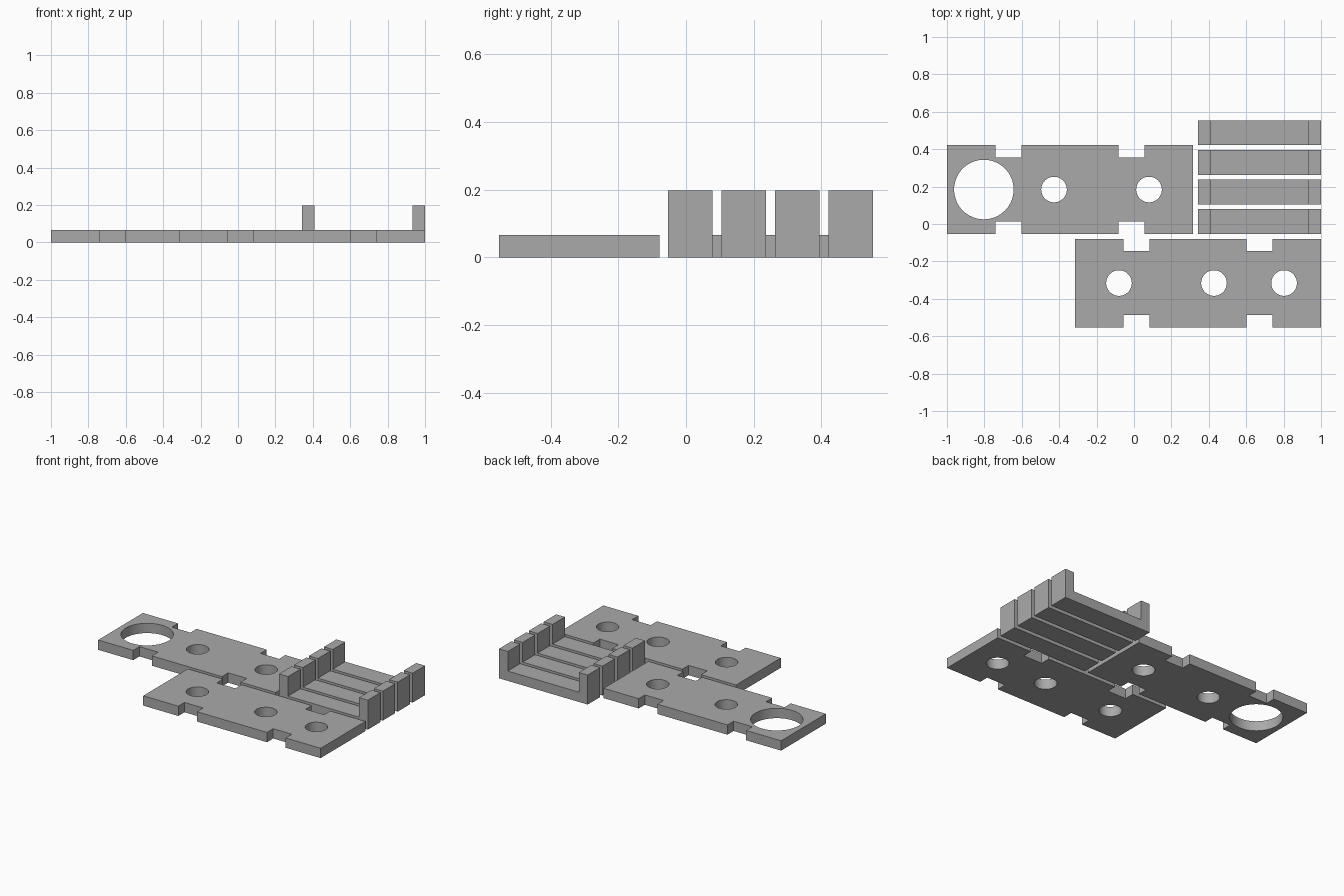
import bpy, bmesh, math
from mathutils import Matrix

if "Cube" in bpy.data.objects:
    bpy.data.objects.remove(bpy.data.objects["Cube"])

U = 2 / 152          # one design unit; whole layout is 152 x 84 units
THICK = 5            # plate thickness in units
NOTCH = 5.25         # half width of a notch

grey = bpy.data.materials.new("plain grey")
grey.diffuse_color = (0.4, 0.4, 0.4, 1)
grey.use_nodes = True
grey.node_tree.nodes["Principled BSDF"].inputs["Base Color"].default_value = grey.diffuse_color


def extrude_profile(name, loops, depth):
    """Fill an outline with holes, extrude it along z from 0 to depth."""
    curve = bpy.data.curves.new(name, 'CURVE')
    curve.dimensions, curve.fill_mode = '2D', 'BOTH'
    curve.extrude = depth * U / 2
    for pts in loops:
        sp = curve.splines.new('POLY')
        sp.points.add(len(pts) - 1)
        for p, (x, y) in zip(sp.points, pts):
            p.co = (x * U, y * U, 0, 1)
        sp.use_cyclic_u = True
    temp = bpy.data.objects.new(name + "_curve", curve)
    mesh = bpy.data.meshes.new_from_object(temp)
    bpy.data.objects.remove(temp)
    bm = bmesh.new()
    bm.from_mesh(mesh)
    bmesh.ops.translate(bm, verts=bm.verts, vec=(0, 0, depth * U / 2))
    bmesh.ops.remove_doubles(bm, verts=bm.verts, dist=1e-5)
    bmesh.ops.recalc_face_normals(bm, faces=bm.faces)
    bm.to_mesh(mesh)
    bm.free()
    mesh.materials.clear()
    mesh.materials.append(grey)
    obj = bpy.data.objects.new(name, mesh)
    bpy.context.collection.objects.link(obj)
    bpy.ops.object.select_all(action='DESELECT')
    obj.select_set(True)
    bpy.context.view_layer.objects.active = obj
    bpy.ops.object.shade_smooth_by_angle(angle=math.radians(30))
    return obj


def circle(cx, cy, r, n=64):
    return [(cx + r * math.cos(2 * math.pi * i / n),
             cy + r * math.sin(2 * math.pi * i / n)) for i in range(n)]


def plate(name, x0, yc, notches, holes):
    """100 x 36 plate with paired edge notches and round holes."""
    lower = [(x0, -18)]
    for c in notches:
        a, b = c - NOTCH, c + NOTCH
        lower += [(a, -18), (a, -13), (b, -13), (b, -18)]
    lower.append((x0 + 100, -18))
    outline = lower + [(x, -y) for x, y in reversed(lower)]
    loops = [[(x, y + yc) for x, y in outline]]
    loops += [circle(x, yc, r) for x, r in holes]
    return extrude_profile(name, loops, THICK)


# Two notched plates
plate("back_plate", -76, 14, (-51, -1), ((-61, 12.1), (-32.5, 5.2), (6.1, 5.2)))
plate("front_plate", -24, -24, (1, 51), ((-6.1, 5.2), (32.5, 5.2), (61, 5.2)))

# Four U-shaped clips, profile drawn in x/z and stood upright
u_profile = [(26, 0), (76, 0), (76, 15), (71, 15), (71, 5), (31, 5), (31, 15), (26, 15)]
for i in range(4):
    clip = extrude_profile(f"clip_{i + 1}", [u_profile], 10)
    y_back = (-4 + 12 * i + 10) * U
    clip.data.transform(Matrix.Translation((0, y_back, 0)) @ Matrix.Rotation(math.pi / 2, 4, 'X'))
